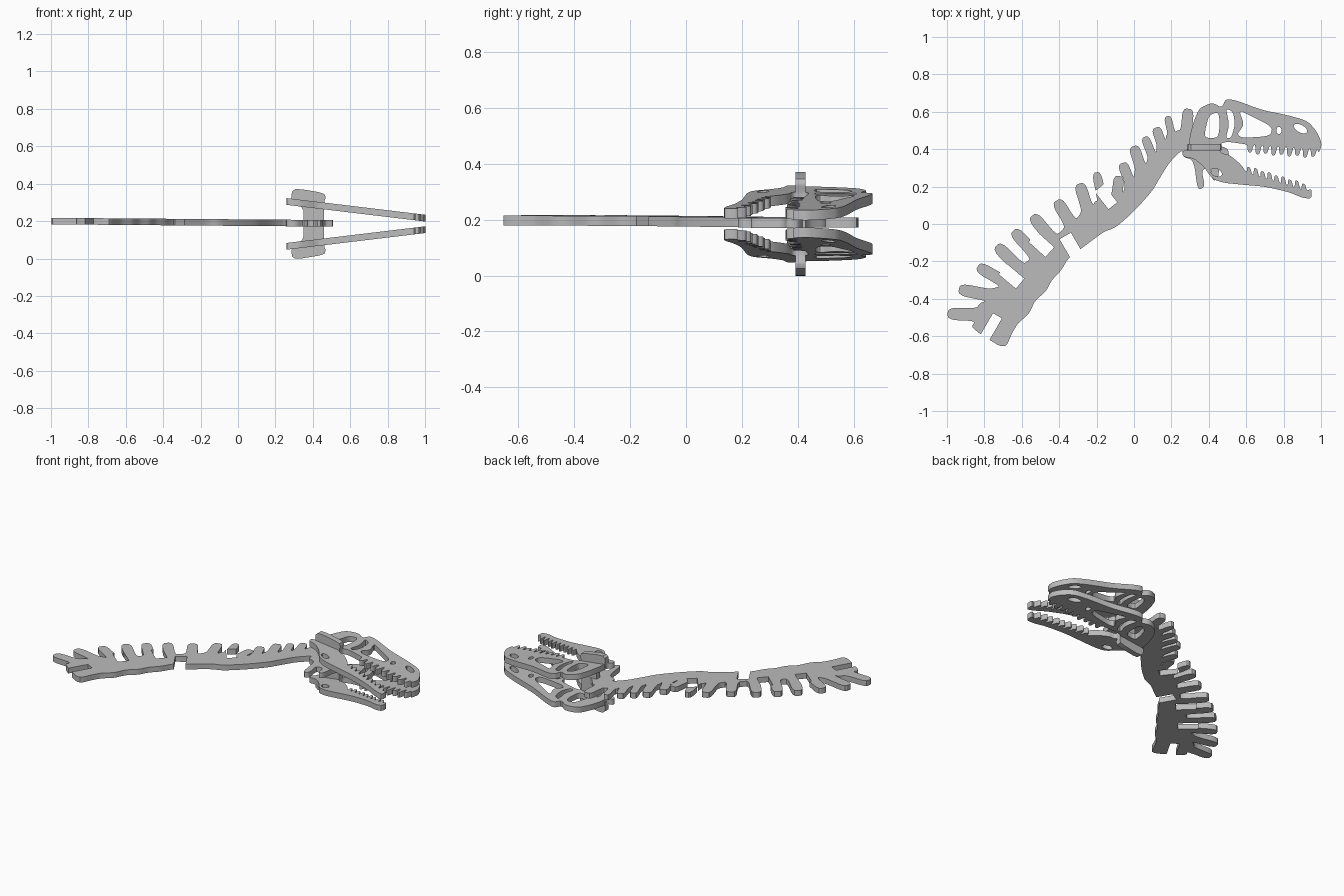
import bpy
import bmesh
from math import radians, cos, sin, pi
from mathutils import Vector

start_cube = bpy.data.objects.get("Cube")
if start_cube:
    bpy.data.objects.remove(start_cube, do_unlink=True)

bone = bpy.data.materials.new("bone_grey")
bone.use_nodes = True
bone.diffuse_color = (0.5, 0.5, 0.5, 1)
bone.node_tree.nodes["Principled BSDF"].inputs["Base Color"].default_value = bone.diffuse_color


def points(*flat):
    """Pairs of hundredths of a unit as 2D points."""
    return [Vector(pair) / 100 for pair in zip(flat[::2], flat[1::2])]


def rounded(outline, passes=2):
    """Cut the corners of a closed outline."""
    for _ in range(passes):
        cut = []
        for i, a in enumerate(outline):
            b = outline[(i + 1) % len(outline)]
            cut += [a.lerp(b, 0.2), a.lerp(b, 0.8)]
        outline = cut
    return outline


def ellipse(x, y, rx, ry, tilt=0, steps=16):
    result = []
    for i in range(steps):
        angle = 2 * pi * i / steps
        p, q = rx * cos(angle), ry * sin(angle)
        result.append(Vector((x + p * cos(tilt) - q * sin(tilt),
                              y + p * sin(tilt) + q * cos(tilt))))
    return result


def teeth(start, end, count, height):
    """Row of blunt teeth leaning backward, from start to end."""
    step = (end - start) / count
    result = []
    for i in range(count):
        a = start + step * i
        tip = Vector((-0.004, height * (1 if i % 2 else 0.85)))
        result += [a + step * 0.05, a + step * 0.25 + tip,
                   a + step * 0.7 + tip, a + step * 0.85]
    return result


def spines(valleys, tips):
    """Row of rounded fingers rising between neighbouring valleys."""
    result = []
    for a, b, tip in zip(valleys, valleys[1:], tips):
        middle = (a + b) / 2
        up = (tip - middle).normalized()
        side = Vector((up.y, -up.x)) * min((b - a).length * 0.3, 0.033)
        top = tip + up * 0.006
        result += [a, middle - side, top - side, top + side, middle + side]
    return result + [valleys[-1]]


def plate(name, loops, thickness):
    """Flat sheet cut from an outline with holes."""
    curve = bpy.data.curves.new(name, "CURVE")
    curve.dimensions = "2D"
    curve.fill_mode = "BOTH"
    curve.extrude = thickness / 2
    for loop in loops:
        spline = curve.splines.new("POLY")
        spline.points.add(len(loop) - 1)
        spline.use_cyclic_u = True
        for target, p in zip(spline.points, loop):
            target.co = (p.x, p.y, 0, 1)
    obj = bpy.data.objects.new(name, curve)
    bpy.context.collection.objects.link(obj)
    bpy.ops.object.select_all(action="DESELECT")
    obj.select_set(True)
    bpy.context.view_layer.objects.active = obj
    bpy.ops.object.convert(target="MESH")
    obj = bpy.context.object
    obj.name = name
    bm = bmesh.new()
    bm.from_mesh(obj.data)
    bmesh.ops.remove_doubles(bm, verts=bm.verts, dist=0.0002)
    bmesh.ops.recalc_face_normals(bm, faces=bm.faces)
    bm.to_mesh(obj.data)
    bm.free()
    obj.data.materials.clear()
    obj.data.materials.append(bone)
    return obj


def lean(obj, height, slope):
    for v in obj.data.vertices:
        v.co.z += height + slope * v.co.x


def finish(obj):
    bpy.ops.object.select_all(action="DESELECT")
    obj.select_set(True)
    bpy.context.view_layer.objects.active = obj
    bpy.ops.object.shade_smooth_by_angle(angle=radians(30))


def cut_slot(obj, x, y, length, width, angle):
    bpy.ops.mesh.primitive_cube_add(size=1, location=(x, y, 0), rotation=(0, 0, radians(angle)))
    cutter = bpy.context.object
    cutter.name = "slot_cutter"
    cutter.scale = (length, width, 1)
    cutter.hide_render = True
    mod = obj.modifiers.new("slot", "BOOLEAN")
    mod.operation = "DIFFERENCE"
    mod.solver = "EXACT"
    mod.object = cutter
    bpy.context.view_layer.objects.active = obj
    bpy.ops.object.modifier_apply(modifier=mod.name)
    bpy.data.objects.remove(cutter, do_unlink=True)


# Neck: wavy belly, fork at the head end, row of spines along the back
belly = points(-82, -59, -69, -67, -65, -58, -62, -53, -56, -48, -53, -41, -47, -36,
               -44, -30, -39, -25, -35, -18, -28, -13, -24, -10, -16, -4, -10, -2,
               -3, 4, 3, 10, 10, 18, 14, 25, 19, 33, 26, 40)
fork = points(26, 36, 32, 34, 34, 18, 38, 20, 36, 29, 41, 30, 42, 23, 45, 24,
              46, 35, 51, 36, 50, 41, 38, 43)
valleys = points(-87, -55, -82, -42, -74, -34, -66, -27, -57, -20, -49, -12, -39, -4,
                 -29, 5, -21, 12, -13, 14, -5, 19, 0, 27, 7, 34, 12, 40, 17, 47, 23, 50, 33, 50)
tips = points(-99, -48, -93, -35, -83, -23, -73, -12, -64, -4, -54, 4, -41, 12,
              -29, 21, -20, 27, -8, 25, -6, 32, 0, 41, 6, 46, 12, 51, 18, 57, 29, 61)
back = spines(valleys, tips)
back.reverse()
neck = plate("neck", [rounded(belly + fork + back)], 0.035)
for slot in ((-0.655, -0.28, 0.12, 0.07, -40), (-0.495, -0.11, 0.12, 0.07, -42),
             (-0.15, 0.145, 0.12, 0.06, -52), (-0.335, -0.12, 0.13, 0.07, -60),
             (-0.77, -0.56, 0.16, 0.055, 60)):
    cut_slot(neck, *slot)
lean(neck, 0.192, -0.008)
finish(neck)

# Skull sides: cranium and jaw in one sheet, with openings
cranium = points(29, 40, 30, 48, 32, 55, 35, 62, 42, 65, 47, 62, 49, 67, 55, 66,
                 68, 61, 83, 58, 93, 55, 98, 49, 100.5, 43, 99, 38)
upper_teeth = teeth(Vector((0.98, 0.40)), Vector((0.6, 0.425)), 9, -0.048)
hinge = points(57, 43, 50, 44, 46, 43, 46, 38, 51, 37, 57, 32)
lower_teeth = teeth(Vector((0.6, 0.275)), Vector((0.93, 0.175)), 9, 0.04)
jaw = points(95, 19, 95, 13.5, 90, 14, 83, 17, 70, 20, 58, 21, 48, 22, 42, 24,
             37, 31, 32, 35, 26, 36, 26, 39)
openings = [
    rounded(points(38, 50, 40, 58, 45, 60, 46, 54, 45, 46, 38, 46)),
    rounded(points(49, 62, 53, 60, 54, 53, 52, 46, 49, 46, 51, 53)),
    rounded(points(56, 61, 62, 58, 74, 52, 73, 47, 58, 46, 55, 48, 59, 53)),
    ellipse(0.775, 0.5, 0.014, 0.02),
    ellipse(0.89, 0.51, 0.04, 0.02, -0.5),
    ellipse(0.44, 0.275, 0.032, 0.02, -0.4),
]
outline = rounded(cranium + upper_teeth + hinge + lower_teeth + jaw)
for name, sign in (("skull_side_upper", 1), ("skull_side_lower", -1)):
    side = plate(name, [outline] + openings, 0.036)
    lean(side, 0.185 + sign * 0.151, sign * -0.12)
    finish(side)

# Crossbar: upright sheet that holds both skull sides on the neck
half = points(35, 0, 35, 9, 29, 10, 28.5, 17, 31, 19, 46, 16.5, 47, 14, 46, 12, 46, 0)
mirrored = [Vector((p.x, -p.y)) for p in reversed(half[1:-1])]
crossbar = plate("crossbar", [rounded(half + mirrored, 1)], 0.036)
crossbar.rotation_euler.x = radians(90)
crossbar.location = (0, 0.41, 0.185)
finish(crossbar)
